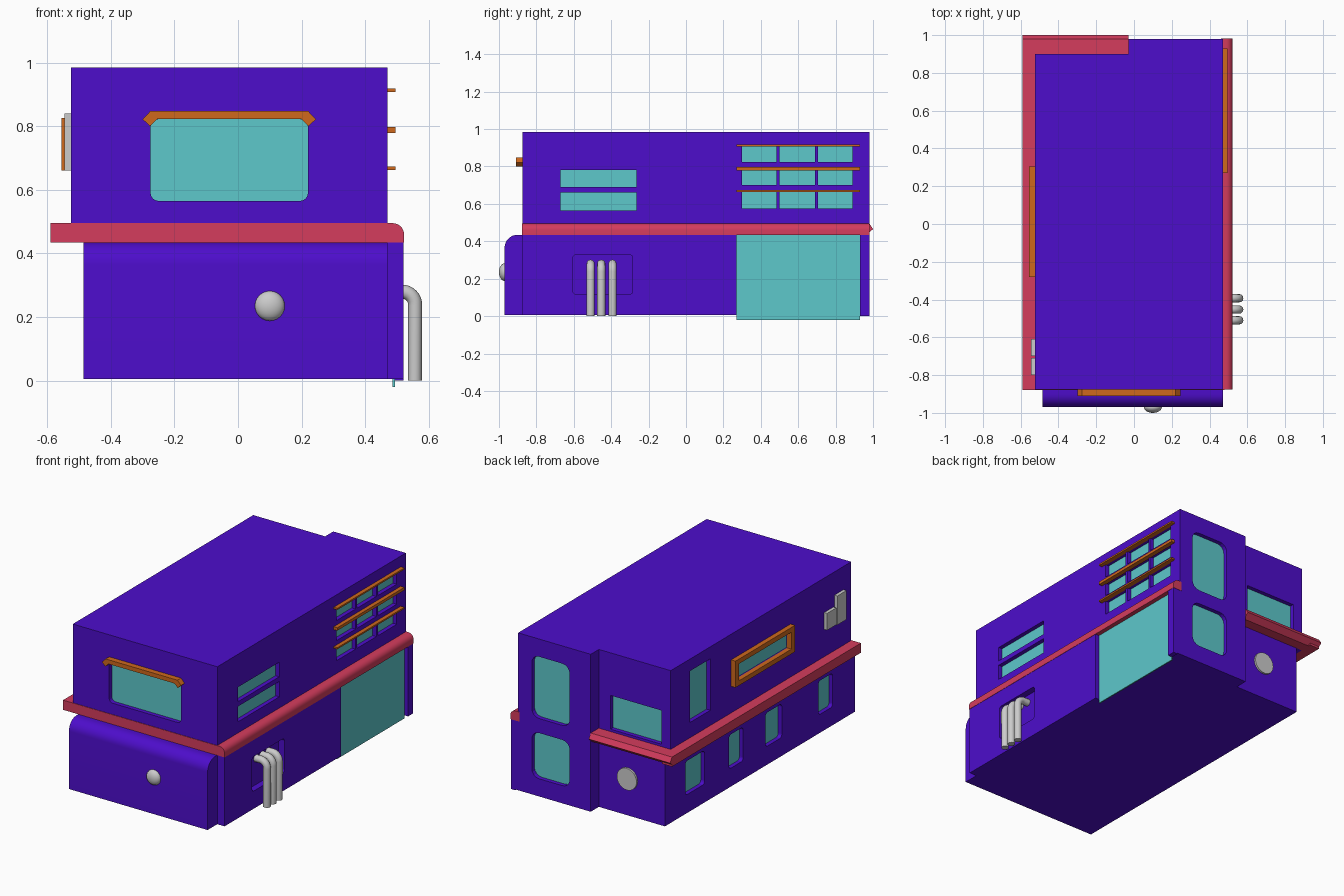
import bpy, bmesh, math
from mathutils import Vector

if "Cube" in bpy.data.objects:
    bpy.data.objects.remove(bpy.data.objects["Cube"])


def material(name, rgb):
    m = bpy.data.materials.new(name)
    m.diffuse_color = (*rgb, 1)
    m.use_nodes = True
    m.node_tree.nodes["Principled BSDF"].inputs["Base Color"].default_value = m.diffuse_color
    return m


PURPLE = material("purple", (0.075, 0.004, 0.60))
TEAL = material("teal", (0.11, 0.58, 0.60))
RED = material("red", (0.66, 0.045, 0.11))
ORANGE = material("orange", (0.62, 0.14, 0.012))


def prism(name, pts, axis, a, b, mat=None):
    """Extrude a 2D outline along an axis from a to b."""
    place = {"x": lambda u, v, w: (w, u, v),
             "y": lambda u, v, w: (u, w, v),
             "z": lambda u, v, w: (u, v, w)}[axis]
    bm = bmesh.new()
    ends = [[bm.verts.new(place(u, v, w)) for u, v in pts] for w in (a, b)]
    bm.faces.new(ends[0])
    bm.faces.new(ends[1])
    n = len(pts)
    for i in range(n):
        j = (i + 1) % n
        bm.faces.new((ends[0][i], ends[0][j], ends[1][j], ends[1][i]))
    bmesh.ops.recalc_face_normals(bm, faces=bm.faces)
    me = bpy.data.meshes.new(name)
    bm.to_mesh(me)
    bm.free()
    ob = bpy.data.objects.new(name, me)
    bpy.context.collection.objects.link(ob)
    if mat:
        me.materials.append(mat)
    return ob


def arc(cu, cv, r, start, end, steps=6):
    return [(cu + r * math.cos(t), cv + r * math.sin(t)) for t in
            (math.radians(start + (end - start) * i / steps) for i in range(steps + 1))]


def rect(u0, u1, v0, v1, r=0):
    if not r:
        return [(u0, v0), (u1, v0), (u1, v1), (u0, v1)]
    return (arc(u1 - r, v1 - r, r, 0, 90, 4) + arc(u0 + r, v1 - r, r, 90, 180, 4)
            + arc(u0 + r, v0 + r, r, 180, 270, 4) + arc(u1 - r, v0 + r, r, 270, 360, 4))


def activate(ob):
    bpy.ops.object.select_all(action="DESELECT")
    ob.select_set(True)
    bpy.context.view_layer.objects.active = ob


def smooth(ob):
    activate(ob)
    bpy.ops.object.shade_smooth_by_angle(angle=math.radians(35))


def cut(target, pts, axis, a, b):
    c = prism("cutter", pts, axis, a, b, PURPLE)
    c.hide_render = True
    m = target.modifiers.new("cut", "BOOLEAN")
    m.operation, m.solver, m.object = "DIFFERENCE", "EXACT", c
    activate(target)
    bpy.ops.object.modifier_apply(modifier=m.name)
    bpy.data.objects.remove(c)


def window(name, target, axis, surf, sign, u0, u1, v0, v1, r=0, depth=0.03):
    """Recess a wall and set a pane at the bottom of the recess."""
    back = surf - sign * depth
    cut(target, rect(u0, u1, v0, v1, r), axis, back, surf + sign * 0.04)
    prism(name, rect(u0, u1, v0, v1, r), axis, back - sign * 0.004, back + sign * 0.004, TEAL)


# Main volumes
upper = prism("upper_storey", [(-.525, -.875), (.47, -.875), (.47, .98), (-.03, .98),
                               (-.03, .9), (-.525, .9)], "z", .435, .985, PURPLE)
lower = prism("lower_storey", [(-.485, -.875), (.52, -.875), (.52, .98), (-.03, .98),
                               (-.03, .9), (-.485, .9)], "z", .005, .435, PURPLE)
bay = prism("front_bay", [(-.87, .005), (-.97, .005)] + arc(-.90, .365, .07, 180, 90, 8)
            + [(-.87, .435)], "x", -.485, .47, PURPLE)
smooth(bay)

# Red ledge around the building
ledge = prism("right_ledge", [(.46, .435), (.522, .435)] + arc(.487, .46, .035, 0, 90)
              + [(.46, .495)], "y", -.877, .982, RED)
smooth(ledge)
prism("left_ledge", rect(-.59, -.52, .435, .495), "y", -.877, .98, RED)
prism("front_ledge", rect(-.59, .48, .435, .495), "y", -.878, -.86, RED)
prism("back_ledge", [(.89, .435), (.965, .435), (1, .465), (.98, .495), (.89, .495)],
      "x", -.59, -.03, RED)

# Front window with hood
window("front_window", upper, "y", -.875, -1, -.275, .22, .565, .822, .025)
prism("front_hood", [(-.30, .822), (-.275, .848), (.22, .848), (.245, .822), (.222, .80),
                     (.2, .822), (-.255, .822), (-.277, .80)], "y", -.91, -.87, ORANGE)

# Right side windows and sun shades
for z0, z1 in ((.565, .66), (.69, .78)):
    window("right_slot_window", upper, "x", .47, 1, -.67, -.265, z0, z1)
for z0, z1, t in ((.575, .665, .005), (.70, .785, .009), (.825, .91, .005)):
    for y0, y1 in ((.30, .485), (.50, .69), (.705, .89)):
        window("right_grid_window", upper, "x", .47, 1, y0, y1, z0, z1)
    prism("sun_shade", rect(.27, .93, z1 - t + .003, z1 + t + .003), "x", .465, .495, ORANGE)

# Large side opening with corner post foot
window("side_glass", lower, "x", .52, 1, .27, .93, -.02, .45)
prism("post_foot", rect(.49, .52, .93, .98), "z", 0, .01, PURPLE)

# Back windows
window("back_window_upper", upper, "y", .98, 1, .115, .376, .49, .875, .05)
window("back_window_lower", lower, "y", .98, 1, .115, .376, .115, .40, .05)
window("back_window_side", upper, "y", .9, 1, -.46, -.11, .51, .72)

# Left side windows
window("left_tall_window", upper, "x", -.525, -1, .51, .71, .59, .91)
for y0, y1 in ((.51, .70), (.13, .27), (-.25, -.09), (-.75, -.61)):
    window("left_lower_window", lower, "x", -.485, -1, y0, y1, .12, .33, .02)
frame = prism("left_window_frame", rect(-.28, .305, .66, .825), "x", -.555, -.52, ORANGE)
cut(frame, rect(-.245, .27, .69, .795), "x", -.6, -.5)
window("left_wide_window", upper, "x", -.525, -1, -.245, .27, .69, .795, depth=.01)

# Vent boxes
prism("vent_small", rect(-.70, -.61, .665, .77), "x", -.545, -.52)
prism("vent_tall", rect(-.80, -.71, .66, .84), "x", -.545, -.52)

# Front knob and back disc
bpy.ops.mesh.primitive_uv_sphere_add(segments=24, ring_count=12, radius=.047,
                                     location=(.1, -.97, .235))
knob = bpy.context.object
knob.name = "front_knob"
knob.scale.y = .03 / .047
smooth(knob)
disc = prism("back_disc", arc(-.23, .235, .068, 0, 345, 23), "y", .89, .912)
smooth(disc)

# Exhaust pipes in their recess
cut(lower, rect(-.605, -.285, .115, .33, .02), "x", .48, .6)
for y in (-.51, -.453, -.393):
    path = [(.47, .28)] + arc(.515, .238, .042, 90, 0, 8) + [(.556, 0)]
    cu = bpy.data.curves.new("pipe", "CURVE")
    cu.dimensions = "3D"
    cu.bevel_depth, cu.bevel_resolution, cu.use_fill_caps = .022, 4, True
    sp = cu.splines.new("POLY")
    sp.points.add(len(path) - 1)
    for p, (x, z) in zip(sp.points, path):
        p.co = (x, y, z, 1)
    ob = bpy.data.objects.new("exhaust_pipe", cu)
    bpy.context.collection.objects.link(ob)
    activate(ob)
    bpy.ops.object.convert(target="MESH")
    smooth(bpy.context.object)
